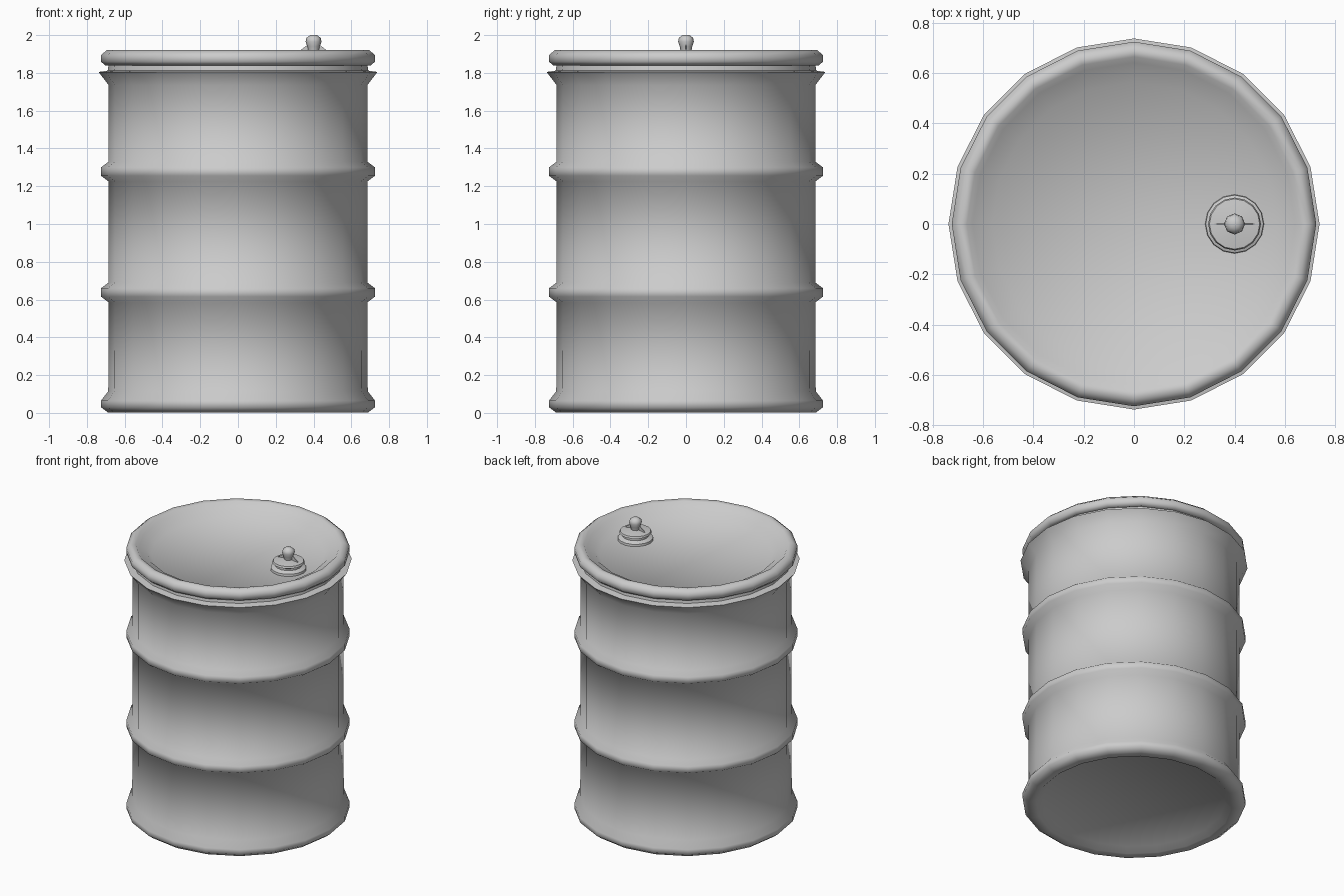
import bpy, bmesh, math

if "Cube" in bpy.data.objects:
    bpy.data.objects.remove(bpy.data.objects["Cube"])


def lathe(name, profile, sides, center=(0, 0), angle=40):
    """Revolve (radius, z) points about a vertical axis; radius 0 makes a pole."""
    bm = bmesh.new()
    rings = []
    for r, z in profile:
        if r == 0:
            rings.append([bm.verts.new((center[0], center[1], z))])
        else:
            rings.append([bm.verts.new((center[0] + r * math.cos(2 * math.pi * i / sides),
                                        center[1] + r * math.sin(2 * math.pi * i / sides), z))
                          for i in range(sides)])
    for a, b in zip(rings, rings[1:]):
        for i in range(sides):
            j = (i + 1) % sides
            quad = [a[i % len(a)], a[j % len(a)], b[j % len(b)], b[i % len(b)]]
            bm.faces.new(list(dict.fromkeys(quad)))
    bmesh.ops.recalc_face_normals(bm, faces=bm.faces)
    return finish(name, bm, angle)


def finish(name, bm, angle):
    mesh = bpy.data.meshes.new(name)
    bm.to_mesh(mesh)
    bm.free()
    ob = bpy.data.objects.new(name, mesh)
    bpy.context.collection.objects.link(ob)
    bpy.ops.object.select_all(action='DESELECT')
    ob.select_set(True)
    bpy.context.view_layer.objects.active = ob
    bpy.ops.object.shade_smooth_by_angle(angle=math.radians(angle))
    return ob


def rib(z):
    """Raised rolling hoop centred on height z."""
    return [(0.685, z - 0.055), (0.725, z - 0.025), (0.725, z + 0.02), (0.685, z + 0.05)]


# Drum shell: recessed bottom, foot bead, two hoops, flared collar
shell = [(0, 0.035), (0.595, 0.035), (0.635, 0.01), (0.69, 0.01),
         (0.725, 0.03), (0.725, 0.065), (0.687, 0.115)]
shell += rib(0.64) + rib(1.28)
shell += [(0.685, 1.735), (0.738, 1.805), (0.69, 1.812), (0.685, 1.845)]
# Rolled top rim and recessed lid
shell += [(0.705, 1.84), (0.725, 1.86), (0.725, 1.895), (0.695, 1.92),
          (0.665, 1.915), (0.642, 1.89), (0.60, 1.88), (0.565, 1.845), (0, 1.845)]
lathe("drum", shell, 20, angle=60)

# Bung cap: wide base flange, neck, upper disc
lathe("bung_cap", [(0, 1.84), (0.117, 1.845), (0.115, 1.86), (0.085, 1.872), (0.085, 1.885),
                   (0.105, 1.895), (0.10, 1.908), (0.03, 1.918), (0, 1.918)],
      16, (0.4, 0))

# Knob on the cap
lathe("bung_knob", [(0, 1.905), (0.028, 1.91), (0.033, 1.94), (0.042, 1.965),
                    (0.038, 1.985), (0.018, 2.0), (0, 2.0)], 8, (0.4, 0), 50)

# Thin fin bracing the knob
bm = bmesh.new()
outline = [(0.32, 1.912), (0.48, 1.912), (0.43, 1.95), (0.37, 1.95)]
face = bm.faces.new([bm.verts.new((x, -0.003, z)) for x, z in outline])
ext = bmesh.ops.extrude_face_region(bm, geom=[face])
for v in ext["geom"]:
    if isinstance(v, bmesh.types.BMVert):
        v.co.y = 0.003
bmesh.ops.recalc_face_normals(bm, faces=bm.faces)
finish("knob_fin", bm, 30)

# Stand the finished model on the floor
low = min(v.co.z for v in bpy.data.objects["drum"].data.vertices)
for v in bpy.data.objects["drum"].data.vertices:
    if v.co.z <= low + 1e-5:
        v.co.z = 0.003
